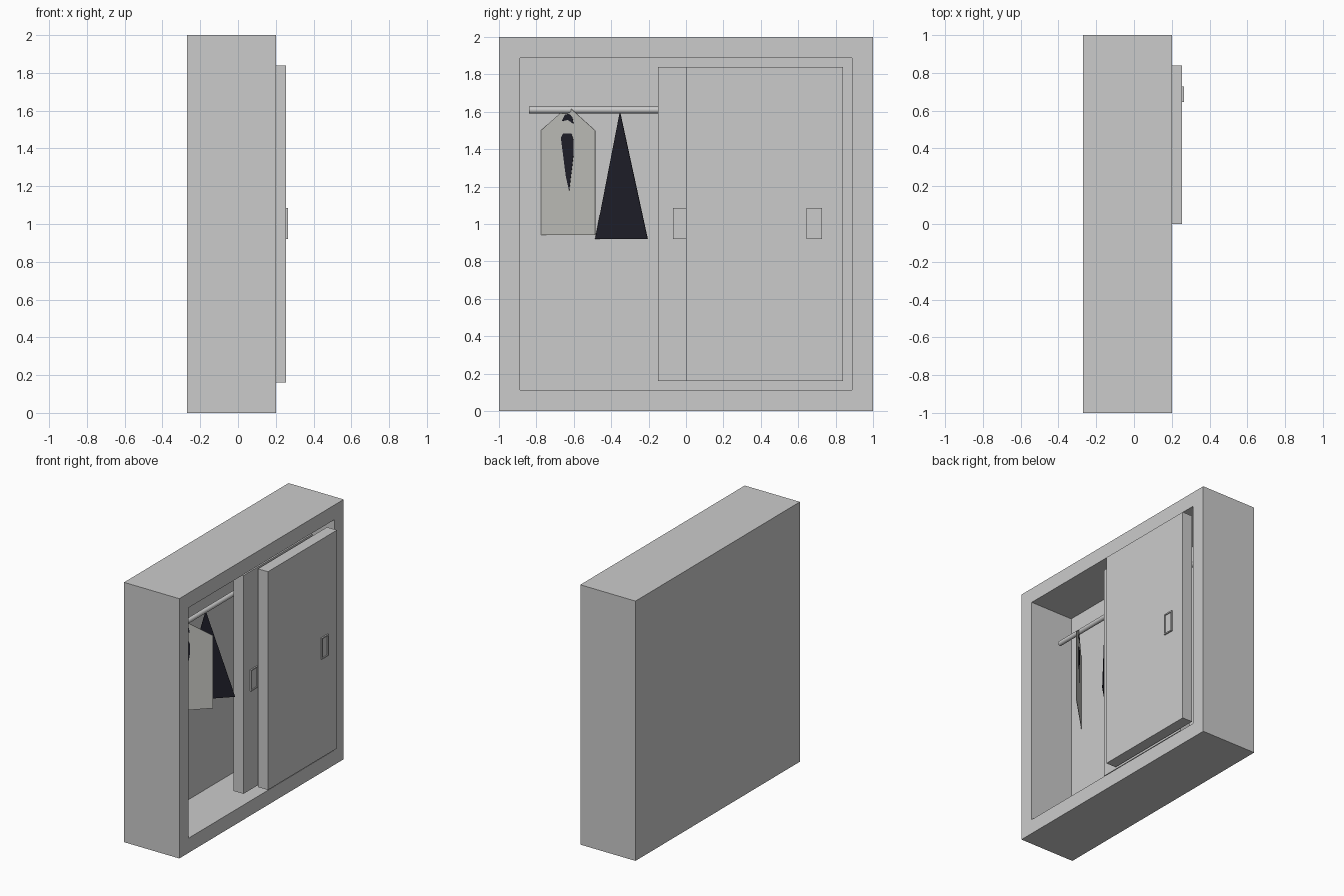
import bpy, bmesh, math
from mathutils import Vector

if "Cube" in bpy.data.objects:
    bpy.data.objects.remove(bpy.data.objects["Cube"], do_unlink=True)


def material(name, rgb):
    m = bpy.data.materials.new(name)
    m.use_nodes = True
    m.diffuse_color = (*rgb, 1)
    m.node_tree.nodes["Principled BSDF"].inputs["Base Color"].default_value = (*rgb, 1)
    return m


GREY = material("cabinet grey", (0.6, 0.6, 0.6))
CLOTH = material("shirt off white", (0.6, 0.6, 0.57))
DARK = material("dark navy cloth", (0.015, 0.015, 0.025))


def finish(bm, name, mat):
    bmesh.ops.recalc_face_normals(bm, faces=bm.faces)
    mesh = bpy.data.meshes.new(name)
    bm.to_mesh(mesh)
    bm.free()
    mesh.materials.append(mat)
    ob = bpy.data.objects.new(name, mesh)
    bpy.context.collection.objects.link(ob)
    return ob


def box(name, lo, hi, mat, rim=0, recess=0):
    """Box from corner to corner; an optional rim surrounds a recess in its +x face."""
    lo, hi = Vector(lo), Vector(hi)
    bm = bmesh.new()
    bmesh.ops.create_cube(bm, size=1)
    for v in bm.verts:
        v.co = (lo + hi) / 2 + v.co * (hi - lo)
    if rim:
        bm.normal_update()
        front = max(bm.faces, key=lambda f: f.normal.x)
        bmesh.ops.inset_region(bm, faces=[front], thickness=rim)
        pushed = bmesh.ops.extrude_discrete_faces(bm, faces=[front])["faces"][0]
        bmesh.ops.translate(bm, vec=(-recess, 0, 0), verts=pushed.verts)
    return finish(bm, name, mat)


# Cabinet shell with open compartment
box("cabinet", (-0.27, -1, 0), (0.2, 1, 2), GREY, 0.16, 0.365)

# Two sliding doors, each with a framed pull
for side, front, start, pull in (("outer", 0.255, 0, 0.645), ("inner", 0.152, -0.15, -0.07)):
    box(side + "_door", (front - 0.085, start, 0.16), (front, start + 0.84, 1.84), GREY)
    box(side + "_door_pull", (front, pull, 0.92), (front + 0.01, pull + 0.082, 1.085),
        GREY, 0.013, 0.008)

# Hanging rail
ROD_X = -0.02
bpy.ops.mesh.primitive_cylinder_add(vertices=24, radius=0.018, depth=1.68,
                                    location=(ROD_X, 0, 1.61),
                                    rotation=(math.pi / 2, 0, 0))
rod = bpy.context.object
rod.name = "hanging_rail"
rod.data.materials.append(GREY)
bpy.ops.object.shade_smooth_by_angle()


def cloth(name, y, outline, mat, thick):
    """Thin upright panel turned 45 degrees about the rail, centred at y."""
    bm = bmesh.new()
    normal = Vector((1, -1, 0)).normalized()
    verts = [bm.verts.new(Vector((ROD_X + s, y + s, z)) - normal * thick / 2)
             for s, z in outline]
    face = bm.faces.new(verts)
    top = bmesh.ops.extrude_face_region(bm, geom=[face])["geom"]
    bmesh.ops.translate(bm, vec=normal * thick,
                        verts=[g for g in top if isinstance(g, bmesh.types.BMVert)])
    return finish(bm, name, mat)


# Hanging clothes: shirt with collar opening and tie, and a dark dress
cloth("shirt", -0.63, [(-0.145, 0.94), (0.145, 0.94), (0.145, 1.5), (0, 1.63),
                       (-0.145, 1.5)], CLOTH, 0.003)
cloth("collar_opening", -0.63, [(-0.033, 1.55), (0, 1.556), (0.03, 1.535), (0.024, 1.572),
                                (0.005, 1.588), (-0.015, 1.585)], DARK, 0.006)
cloth("tie", -0.63, [(0.007, 1.18), (0.03, 1.37), (0.03, 1.45), (0.018, 1.485),
                     (-0.025, 1.485), (-0.037, 1.46), (-0.01, 1.25)], DARK, 0.006)
cloth("dress", -0.345, [(-0.14, 0.92), (0.14, 0.92), (-0.008, 1.6)], DARK, 0.003)
